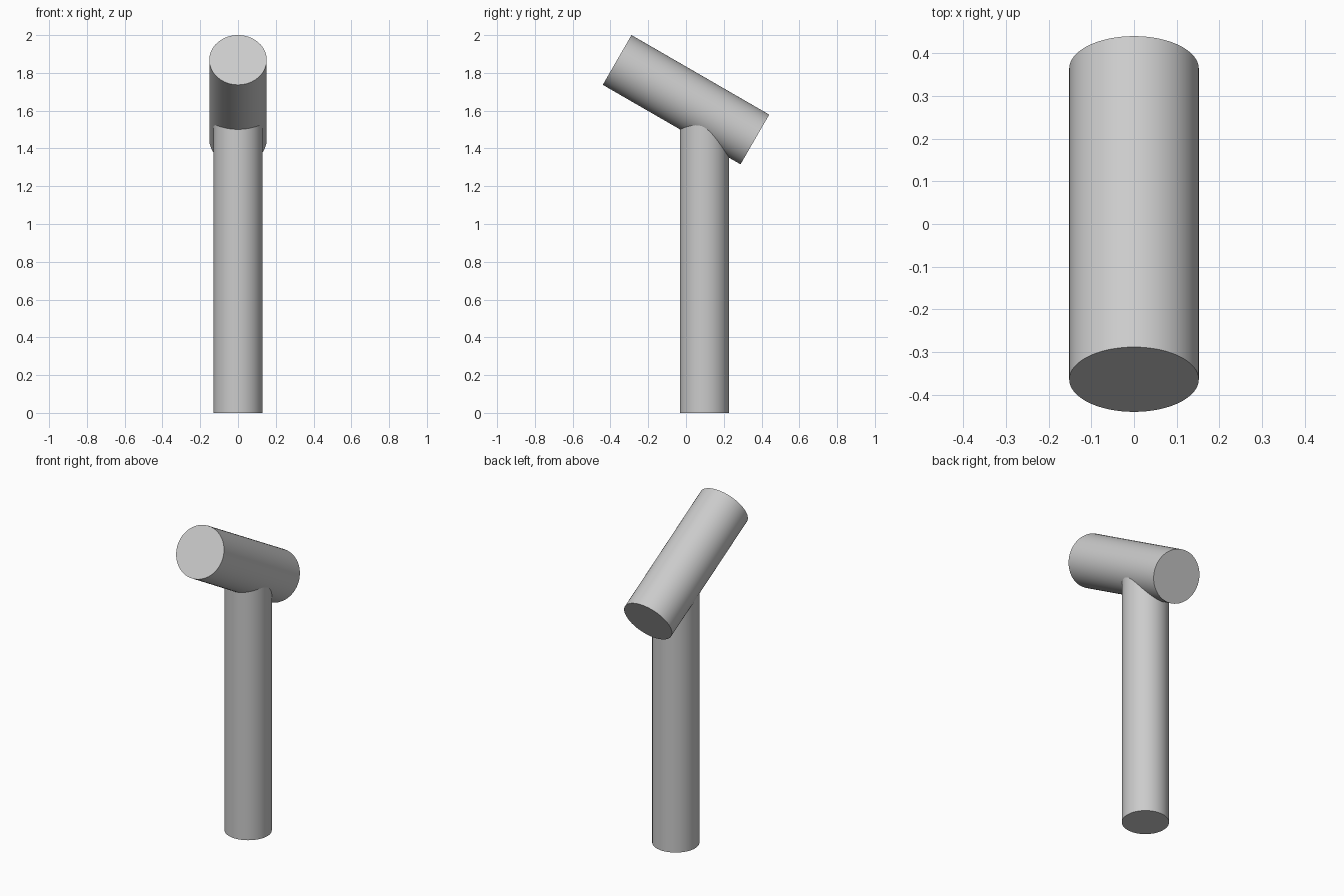
import bpy
import math

cube = bpy.data.objects.get("Cube")
if cube:
    bpy.data.objects.remove(cube, do_unlink=True)

# One plain grey for the whole mallet
grey = bpy.data.materials.new("light_grey")
grey.use_nodes = True
colour = (0.6, 0.6, 0.6, 1.0)
grey.diffuse_color = colour
grey.node_tree.nodes["Principled BSDF"].inputs["Base Color"].default_value = colour


def cylinder(name, radius, length, centre, tilt=0.0):
    """Smooth, capped cylinder tilted about the x axis."""
    bpy.ops.mesh.primitive_cylinder_add(
        vertices=64, radius=radius, depth=length,
        location=centre, rotation=(math.radians(tilt), 0, 0))
    obj = bpy.context.object
    obj.name = name
    obj.data.materials.append(grey)
    bpy.ops.object.shade_smooth_by_angle(angle=math.radians(30))
    return obj


# Upright handle, its top buried in the head
handle_top = 1.6
cylinder("handle", 0.13, handle_top, (0, 0.098, handle_top / 2))

# Head, sloping up toward the front
cylinder("head", 0.152, 0.842, (0, 0, 1.658), tilt=60)
